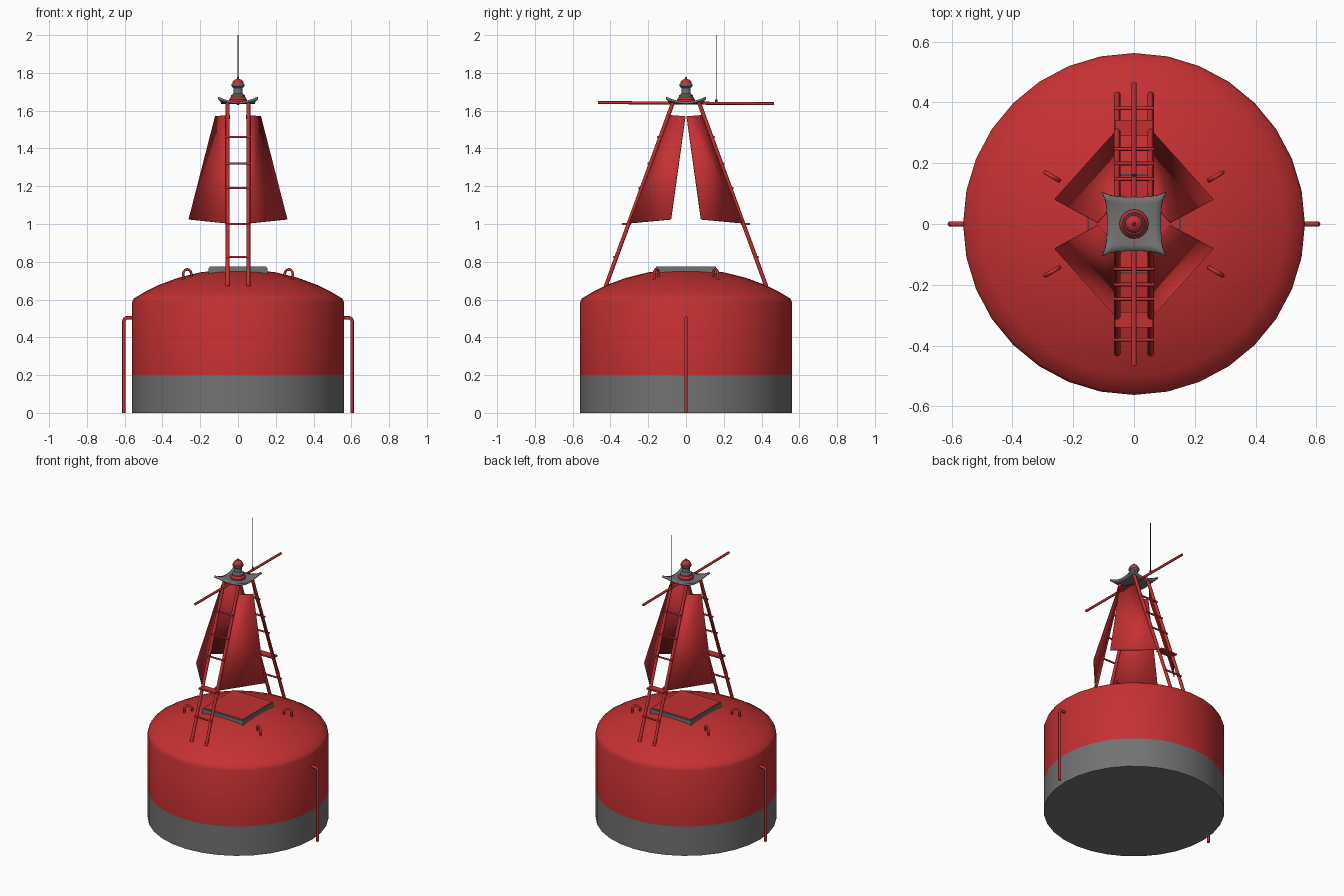
import bpy, bmesh, math
from mathutils import Vector

if "Cube" in bpy.data.objects:
    bpy.data.objects.remove(bpy.data.objects["Cube"])


def material(name, rgb):
    m = bpy.data.materials.new(name)
    m.diffuse_color = (*rgb, 1)
    m.use_nodes = True
    m.node_tree.nodes["Principled BSDF"].inputs["Base Color"].default_value = m.diffuse_color
    return m


RED = material("buoy red", (0.56, 0.03, 0.032))
GREY = material("grey", (0.17, 0.17, 0.17))
DARK = material("dark metal", (0.03, 0.03, 0.03))


def finish(name, bm, mats, angle=35):
    bmesh.ops.recalc_face_normals(bm, faces=bm.faces)
    me = bpy.data.meshes.new(name)
    bm.to_mesh(me)
    bm.free()
    for m in mats:
        me.materials.append(m)
    ob = bpy.data.objects.new(name, me)
    bpy.context.collection.objects.link(ob)
    bpy.ops.object.select_all(action='DESELECT')
    ob.select_set(True)
    bpy.context.view_layer.objects.active = ob
    bpy.ops.object.shade_smooth_by_angle(angle=math.radians(angle))
    return ob


def lathe(name, profile, n, mats, rule=lambda z: 0):
    """Revolve (radius, z) points about z; rule picks a material by height."""
    bm = bmesh.new()
    rings = []
    for r, z in profile:
        if r == 0:
            rings.append([bm.verts.new((0, 0, z))] * n)
        else:
            rings.append([bm.verts.new((r * math.cos(2 * math.pi * i / n),
                                        r * math.sin(2 * math.pi * i / n), z)) for i in range(n)])
    for a, b in zip(rings, rings[1:]):
        for i in range(n):
            j = (i + 1) % n
            vs = list(dict.fromkeys((a[i], a[j], b[j], b[i])))
            f = bm.faces.new(vs)
            f.material_index = rule(f.calc_center_median().z)
    return finish(name, bm, mats)


def tube(name, pts, r, mat=RED, n=8):
    """Capped tube swept along a planar path."""
    bm = bmesh.new()
    pts = [Vector(p) for p in pts]
    normal = Vector()
    for a, b, c in zip(pts, pts[1:], pts[2:]):
        normal += (b - a).cross(c - b)
    if normal.length < 1e-9:
        normal = (pts[1] - pts[0]).orthogonal()
    normal.normalize()
    rings = []
    for k, p in enumerate(pts):
        t = Vector()
        if k > 0:
            t += (p - pts[k - 1]).normalized()
        if k < len(pts) - 1:
            t += (pts[k + 1] - p).normalized()
        side = t.normalized().cross(normal)
        rings.append([bm.verts.new(p + r * (math.cos(2 * math.pi * i / n) * normal
                                            + math.sin(2 * math.pi * i / n) * side)) for i in range(n)])
    for a, b in zip(rings, rings[1:]):
        for i in range(n):
            bm.faces.new((a[i], a[(i + 1) % n], b[(i + 1) % n], b[i]))
    bm.faces.new(rings[0])
    bm.faces.new(rings[-1])
    return finish(name, bm, [mat], 50)


def box(name, lo, hi, mats, top_index=0):
    bm = bmesh.new()
    bmesh.ops.create_cube(bm, size=1)
    for v in bm.verts:
        v.co = Vector([l + (c + 0.5) * (h - l) for c, l, h in zip(v.co, lo, hi)])
    for f in bm.faces:
        if f.calc_center_median().z > hi[2] - 1e-5:
            f.material_index = top_index
    return finish(name, bm, mats)


# Float hull: grey below the waterline, red above, domed deck
lathe("hull", [(0, 0), (0.562, 0), (0.562, 0.2), (0.562, 0.585), (0.553, 0.605), (0.5, 0.637),
               (0.42, 0.677), (0.32, 0.714), (0.2, 0.744), (0.1, 0.756), (0, 0.76)],
      32, [RED, GREY], lambda z: 1 if z < 0.2 else 0)

# Deck hatch with grey rim and red lid
box("hatch_rim", (-0.155, -0.165, 0.735), (0.155, 0.165, 0.768), [GREY])
box("hatch_lid", (-0.15, -0.16, 0.768), (0.15, 0.16, 0.776), [GREY, RED], 1)

# Side pipes bent into the hull
for s in (-1, 1):
    tube("side_pipe", [(s * 0.604, 0, 0), (s * 0.604, 0, 0.487), (s * 0.601, 0, 0.497),
                       (s * 0.592, 0, 0.503), (s * 0.55, 0, 0.503)], 0.009)

# Lifting eyes on the deck, set radially
for sx in (-1, 1):
    for sy in (-1, 1):
        d = Vector((sx * 0.86, sy * 0.5, 0)).normalized()
        path = [d * 0.286 + Vector((0, 0, 0.70))]
        path += [d * (0.311 - 0.025 * math.cos(a)) + Vector((0, 0, 0.735 + 0.025 * math.sin(a)))
                 for a in [math.pi * k / 6 for k in range(7)]]
        path.append(d * 0.336 + Vector((0, 0, 0.69)))
        tube("lifting_eye", path, 0.007)

# Ladder legs and rungs, front and back
def leg_y(z):
    return 0.425 - 0.355 * (z - 0.67) / 0.97


for s in (-1, 1):
    for x in (-0.055, 0.055):
        tube("ladder_leg", [(x, s * leg_y(0.67), 0.67), (x, s * leg_y(1.645), 1.645)], 0.0105)
    for z in (0.825, 1.19, 1.32, 1.46):
        y = s * (leg_y(z) + 0.012)
        tube("rung", [(-0.065, y, z), (0.065, y, z)], 0.006)
    y0, y1 = sorted((s * 0.29, s * 0.34))
    box("step_bracket", (-0.062, y0, 0.994), (0.062, y1, 1.004), [RED])

# Four sloping daymark panels
for sx in (-1, 1):
    for sy in (-1, 1):
        bm = bmesh.new()
        quad = [(0.058, 0.305, 1.003), (0.26, 0.08, 1.024), (0.12, 0.004, 1.57), (0.045, 0.095, 1.577)]
        bm.faces.new([bm.verts.new((sx * x, sy * y, z)) for x, y, z in quad])
        panel = finish("daymark_panel", bm, [RED])
        mod = panel.modifiers.new("thickness", 'SOLIDIFY')
        mod.thickness = 0.005
        mod.offset = 0

# Lantern platform: square plate with corners curled up
bm = bmesh.new()
bmesh.ops.create_grid(bm, x_segments=8, y_segments=8, size=1)
for v in bm.verts:
    u, w = v.co.x, v.co.y
    v.co = Vector((u * (0.089 + 0.015 * w ** 4), w * (0.089 + 0.015 * u ** 4),
                   1.648 + 0.026 * (u * w) ** 2))
plate = finish("lantern_platform", bm, [GREY])
mod = plate.modifiers.new("thickness", 'SOLIDIFY')
mod.thickness = 0.012
mod.offset = -1

# Lantern: red foot, grey body, red lens
lathe("lantern_foot", [(0, 1.645), (0.048, 1.645), (0.048, 1.658), (0.038, 1.672), (0, 1.672)], 20, [RED])
lathe("lantern_body", [(0, 1.67), (0.036, 1.67), (0.036, 1.682), (0.025, 1.69), (0.025, 1.72),
                       (0.034, 1.73), (0.034, 1.74), (0, 1.74)], 20, [GREY])
lathe("lantern_lens", [(0, 1.738), (0.03, 1.738), (0.029, 1.752), (0.02, 1.763),
                       (0.006, 1.768), (0.004, 1.778), (0, 1.778)], 20, [RED])

# Cross bar and whip antenna
tube("cross_bar", [(0, -0.465, 1.643), (0, 0.465, 1.637)], 0.008)
tube("antenna_base", [(0, 0.16, 1.635), (0, 0.16, 1.66)], 0.006, DARK)
tube("antenna", [(0, 0.16, 1.64), (0, 0.16, 2.0)], 0.0025, DARK, 6)
